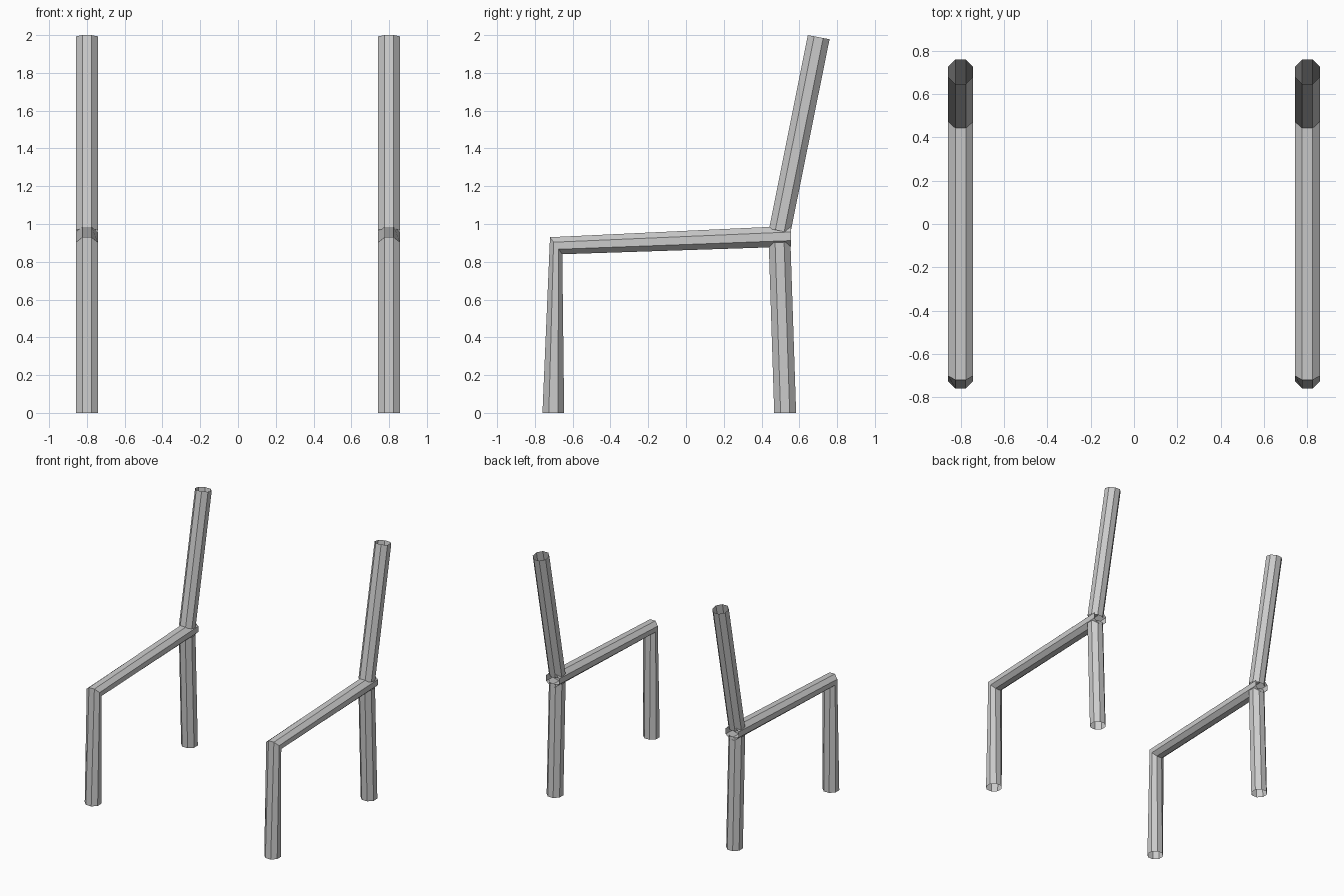
import bpy
import bmesh
from math import cos, sin, pi
from mathutils import Vector

cube = bpy.data.objects.get("Cube")
if cube:
    bpy.data.objects.remove(cube, do_unlink=True)

SIDES = 8
HALF_WIDTH = 0.0575
SIDE_X = 0.80

# Single flat grey for the whole frame
grey = bpy.data.materials.new("plain grey")
grey.use_nodes = True
colour = (0.6, 0.6, 0.6, 1)
grey.diffuse_color = colour
grey.node_tree.nodes["Principled BSDF"].inputs["Base Color"].default_value = colour


def add_ring(bm, x, edge_a, edge_b):
    """Octagon spanning two opposite (y, z) edges, flat towards the sides."""
    a, b = Vector(edge_a), Vector(edge_b)
    mid, half = (a + b) / 2, (a - b) / 2
    verts = []
    for i in range(SIDES):
        t = 2 * pi * (i + 0.5) / SIDES
        across, along = cos(t) / cos(pi / SIDES), sin(t) / cos(pi / SIDES)
        p = mid + half * along
        verts.append(bm.verts.new((x + HALF_WIDTH * across, p.x, p.y)))
    return verts


def tube(name, x, start, end):
    """Open-ended octagonal tube between two rings."""
    bm = bmesh.new()
    r0, r1 = add_ring(bm, x, *start), add_ring(bm, x, *end)
    for i in range(SIDES):
        j = (i + 1) % SIDES
        bm.faces.new((r0[i], r0[j], r1[j], r1[i]))
    bmesh.ops.recalc_face_normals(bm, faces=bm.faces)
    # Keep the open tube's normals pointing outwards
    f = bm.faces[:][0]
    centre = sum((v.co for v in r0 + r1), Vector()) / (2 * SIDES)
    if f.normal.dot(f.calc_center_median() - centre) < 0:
        bmesh.ops.reverse_faces(bm, faces=bm.faces[:])
    mesh = bpy.data.meshes.new(name)
    bm.to_mesh(mesh)
    bm.free()
    mesh.materials.append(grey)
    obj = bpy.data.objects.new(name, mesh)
    bpy.context.collection.objects.link(obj)
    return obj


# Rings given as (front or top edge, back or bottom edge) in y, z
mitre = ((-0.72, 0.93), (-0.655, 0.84))
parts = {
    "front_leg": (((-0.76, 0), (-0.645, 0)), mitre),
    "seat_rail": (mitre, ((0.555, 0.99), (0.555, 0.88))),
    "back_leg": (((0.467, 0), (0.583, 0)), ((0.438, 0.90), (0.553, 0.905))),
    "back_post": (((0.44, 0.975), (0.553, 0.953)), ((0.645, 2.0), (0.76, 1.978))),
}

for side, x in (("left", SIDE_X), ("right", -SIDE_X)):
    for part, (start, end) in parts.items():
        tube(f"{side}_{part}", x, start, end)
